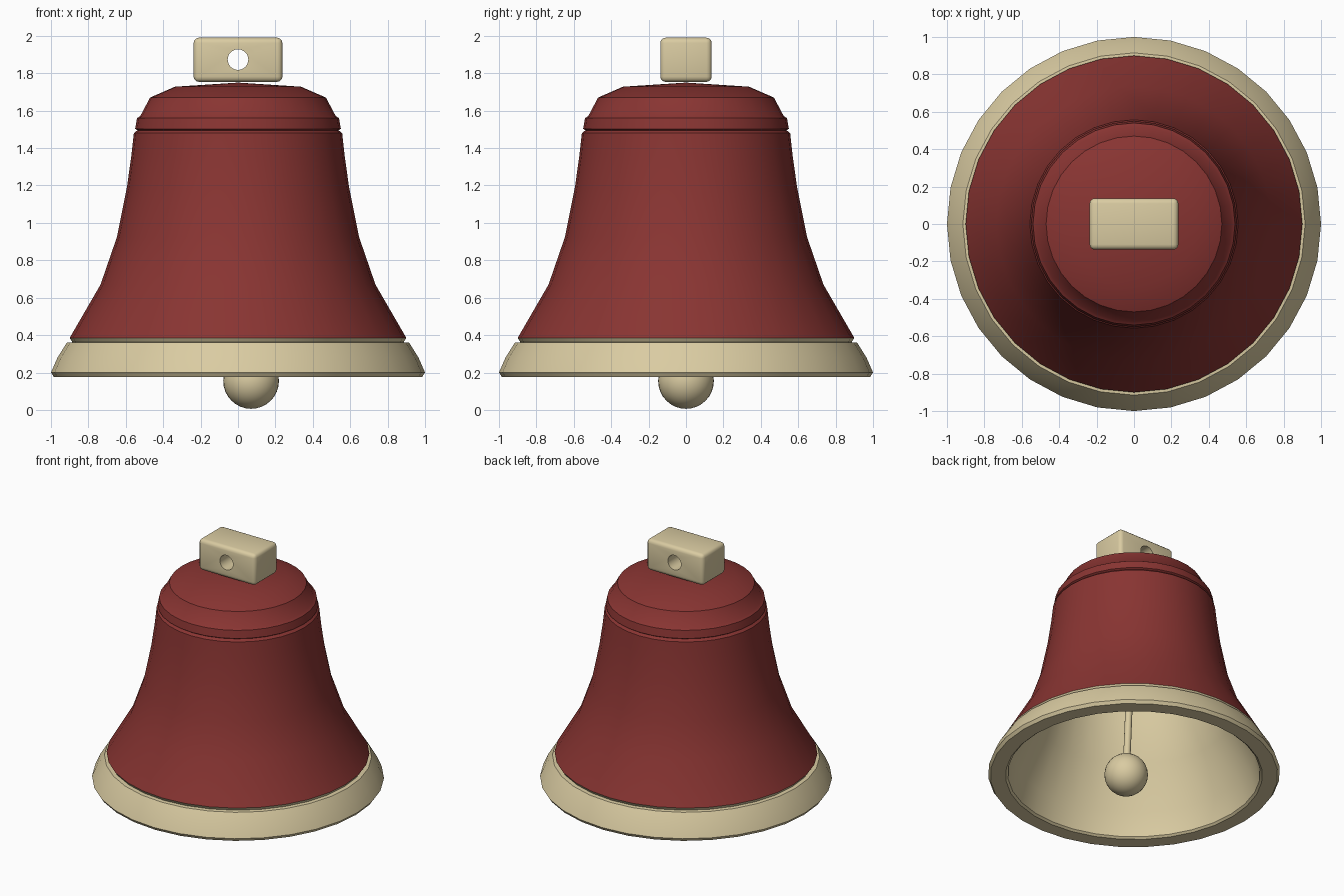
import bpy, bmesh, math
from mathutils import Vector

if "Cube" in bpy.data.objects:
    bpy.data.objects.remove(bpy.data.objects["Cube"])


def material(name, color):
    m = bpy.data.materials.new(name)
    m.diffuse_color = color
    m.use_nodes = True
    m.node_tree.nodes["Principled BSDF"].inputs["Base Color"].default_value = m.diffuse_color
    return m


RED = material("red_paint", (0.25, 0.035, 0.032, 1))
CREAM = material("cream_paint", (0.70, 0.60, 0.36, 1))
SIDES = 32


def finish(obj, mat, angle=35):
    obj.data.materials.append(mat)
    bpy.ops.object.select_all(action='DESELECT')
    obj.select_set(True)
    bpy.context.view_layer.objects.active = obj
    bpy.ops.object.shade_smooth_by_angle(angle=math.radians(angle))


def lathe(name, profile, mat):
    """Spin an (r, z) profile, listed from bottom outside upwards, around z."""
    bm = bmesh.new()
    verts = [bm.verts.new((r, 0, z)) for r, z in profile]
    edges = [bm.edges.new(p) for p in zip(verts, verts[1:])]
    bmesh.ops.spin(bm, geom=verts + edges, cent=(0, 0, 0), axis=(0, 0, 1),
                   angle=2 * math.pi, steps=SIDES)
    bmesh.ops.remove_doubles(bm, verts=bm.verts, dist=0.0005)
    bmesh.ops.recalc_face_normals(bm, faces=bm.faces)
    mesh = bpy.data.meshes.new(name)
    bm.to_mesh(mesh)
    bm.free()
    obj = bpy.data.objects.new(name, mesh)
    bpy.context.collection.objects.link(obj)
    finish(obj, mat)
    return obj


# Red outer body with a raised shoulder band
lathe("bell_body", [
    (0.90, 0.385), (0.735, 0.67), (0.647, 0.925), (0.594, 1.19),
    (0.57, 1.36), (0.557, 1.48), (0.538, 1.495), (0.55, 1.503), (0.54, 1.56),
    (0.522, 1.572), (0.47, 1.67), (0.337, 1.728), (0, 1.75)], RED)

# Cream flared rim with lip, running on into the inner wall
lathe("rim_and_lining", [
    (0.90, 0.385), (0.885, 0.362), (0.915, 0.36), (0.965, 0.28), (1.0, 0.20),
    (0.985, 0.177), (0.88, 0.177), (0.865, 0.19), (0.83, 0.36), (0.68, 0.66),
    (0.595, 0.92), (0.54, 1.19), (0.50, 1.48), (0.42, 1.62), (0.30, 1.67),
    (0, 1.69)], CREAM)

# Clapper ball and the tilted rod that carries it
ball = Vector((0.07, 0, 0.155))
pivot = Vector((0, 0, 1.69))
bpy.ops.mesh.primitive_uv_sphere_add(segments=32, ring_count=16, radius=0.149,
                                     location=ball)
clapper = bpy.context.object
clapper.name = "clapper_ball"
finish(clapper, CREAM)
axis = pivot - ball
bpy.ops.mesh.primitive_cylinder_add(vertices=16, radius=0.025, depth=axis.length,
                                    location=(ball + pivot) / 2,
                                    rotation=axis.to_track_quat('Z', 'Y').to_euler())
rod = bpy.context.object
rod.name = "clapper_rod"
finish(rod, CREAM)

# Hanger block with rounded edges and a hole through it
bpy.ops.mesh.primitive_cylinder_add(vertices=32, radius=0.055, depth=1,
                                    location=(0, 0, 1.873),
                                    rotation=(math.pi / 2, 0, 0))
cutter = bpy.context.object
cutter.name = "hanger_hole_cutter"
cutter.hide_render = True
cutter.display_type = 'WIRE'

bpy.ops.mesh.primitive_cube_add(size=1, location=(0, 0, 1.872))
hanger = bpy.context.object
hanger.name = "hanger_block"
hanger.scale = (0.475, 0.275, 0.236)
bpy.ops.object.transform_apply(location=False, rotation=False, scale=True)
bevel = hanger.modifiers.new("rounded_edges", 'BEVEL')
bevel.width = 0.028
bevel.segments = 3
hole = hanger.modifiers.new("hole", 'BOOLEAN')
hole.object = cutter
hole.solver = 'EXACT'
bpy.ops.object.modifier_apply(modifier=bevel.name)
bpy.ops.object.modifier_apply(modifier=hole.name)
bpy.data.objects.remove(cutter, do_unlink=True)
finish(hanger, CREAM)
